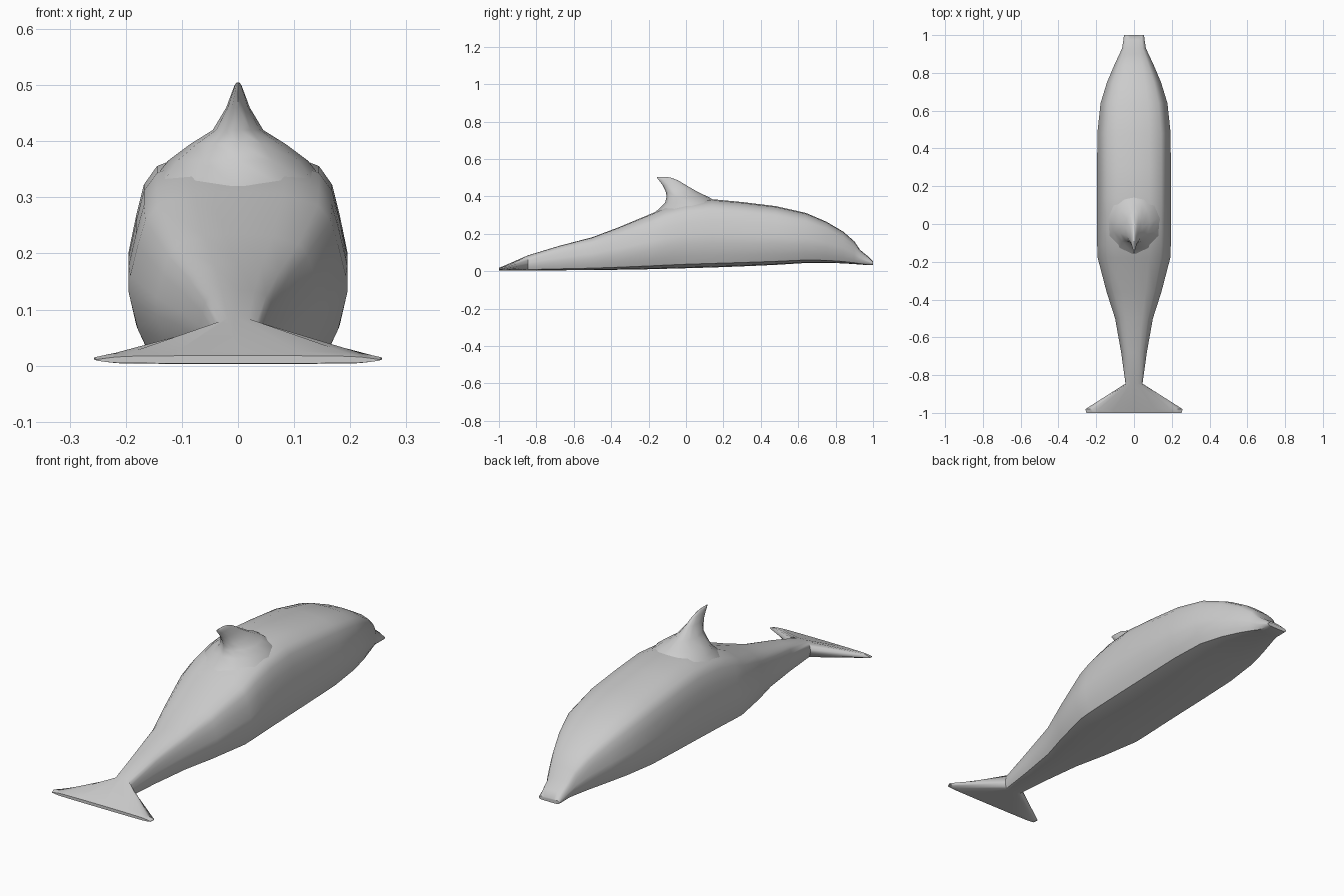
import bpy, bmesh, math

if "Cube" in bpy.data.objects:
    bpy.data.objects.remove(bpy.data.objects["Cube"])

# One plain grey skin
skin = bpy.data.materials.new("grey skin")
skin.use_nodes = True
GREY = (0.6, 0.6, 0.6, 1)
skin.diffuse_color = GREY
skin.node_tree.nodes["Principled BSDF"].inputs["Base Color"].default_value = GREY


def loft(name, rings, angle):
    """Skin a list of closed rings and cap both ends."""
    bm = bmesh.new()
    loops = [[bm.verts.new(p) for p in ring] for ring in rings]
    n = len(loops[0])
    for a, b in zip(loops, loops[1:]):
        for i in range(n):
            j = (i + 1) % n
            bm.faces.new((a[i], a[j], b[j], b[i]))
    bm.faces.new(loops[0])
    bm.faces.new(loops[-1])
    bmesh.ops.recalc_face_normals(bm, faces=bm.faces)
    mesh = bpy.data.meshes.new(name)
    bm.to_mesh(mesh)
    bm.free()
    mesh.materials.append(skin)
    ob = bpy.data.objects.new(name, mesh)
    bpy.context.collection.objects.link(ob)
    bpy.ops.object.select_all(action='DESELECT')
    ob.select_set(True)
    bpy.context.view_layer.objects.active = ob
    bpy.ops.object.shade_smooth_by_angle(angle=math.radians(angle))
    return ob


# Half cross-section from belly to back: (share of half width, share of height)
half = [(0, 0), (0.5, 0.012), (0.84, 0.06), (0.93, 0.18), (1, 0.36), (1, 0.5),
        (0.93, 0.68), (0.86, 0.83), (0.74, 0.92), (0.42, 0.985), (0, 1)]
section = half + [(-u, v) for u, v in reversed(half[1:-1])]

# Body stations, tail to snout: (y, half width, belly z, back z)
stations = [
    (-1.0, 0.252, 0.004, 0.018), (-0.98, 0.257, 0.003, 0.026),
    (-0.845, 0.045, 0.004, 0.085), (-0.68, 0.068, 0.005, 0.135),
    (-0.5, 0.1, 0.006, 0.182), (-0.36, 0.145, 0.008, 0.235),
    (-0.18, 0.192, 0.011, 0.31), (-0.11, 0.195, 0.013, 0.342),
    (0.0, 0.195, 0.016, 0.372), (0.14, 0.195, 0.02, 0.385),
    (0.3, 0.195, 0.026, 0.37), (0.48, 0.194, 0.034, 0.348),
    (0.64, 0.177, 0.044, 0.312), (0.75, 0.143, 0.045, 0.265),
    (0.84, 0.105, 0.042, 0.212), (0.9, 0.077, 0.038, 0.16),
    (0.93, 0.063, 0.036, 0.115), (0.975, 0.056, 0.032, 0.078),
    (1.0, 0.053, 0.034, 0.052)]
rings = [[(u * w, y, z0 + v * (z1 - z0)) for u, v in section]
         for y, w, z0, z1 in stations]
loft("body_and_flukes", rings, 45)

# Dorsal fin levels, flared base to swept tip: (z, rear y, front y, half thickness)
levels = [
    (0.32, -0.16, 0.2, 0.16), (0.365, -0.112, 0.17, 0.125),
    (0.395, -0.105, 0.125, 0.085), (0.42, -0.106, 0.07, 0.045),
    (0.46, -0.125, 0.0, 0.021), (0.487, -0.145, -0.045, 0.011),
    (0.5, -0.156, -0.08, 0.006), (0.505, -0.156, -0.105, 0.002)]
N = 12
fin = []
for z, rear, front, t in levels:
    mid, reach = (rear + front) / 2, (front - rear) / 2
    fin.append([(t * math.sin(2 * math.pi * i / N),
                 mid + reach * math.cos(2 * math.pi * i / N), z)
                for i in range(N)])
loft("dorsal_fin", fin, 60)
